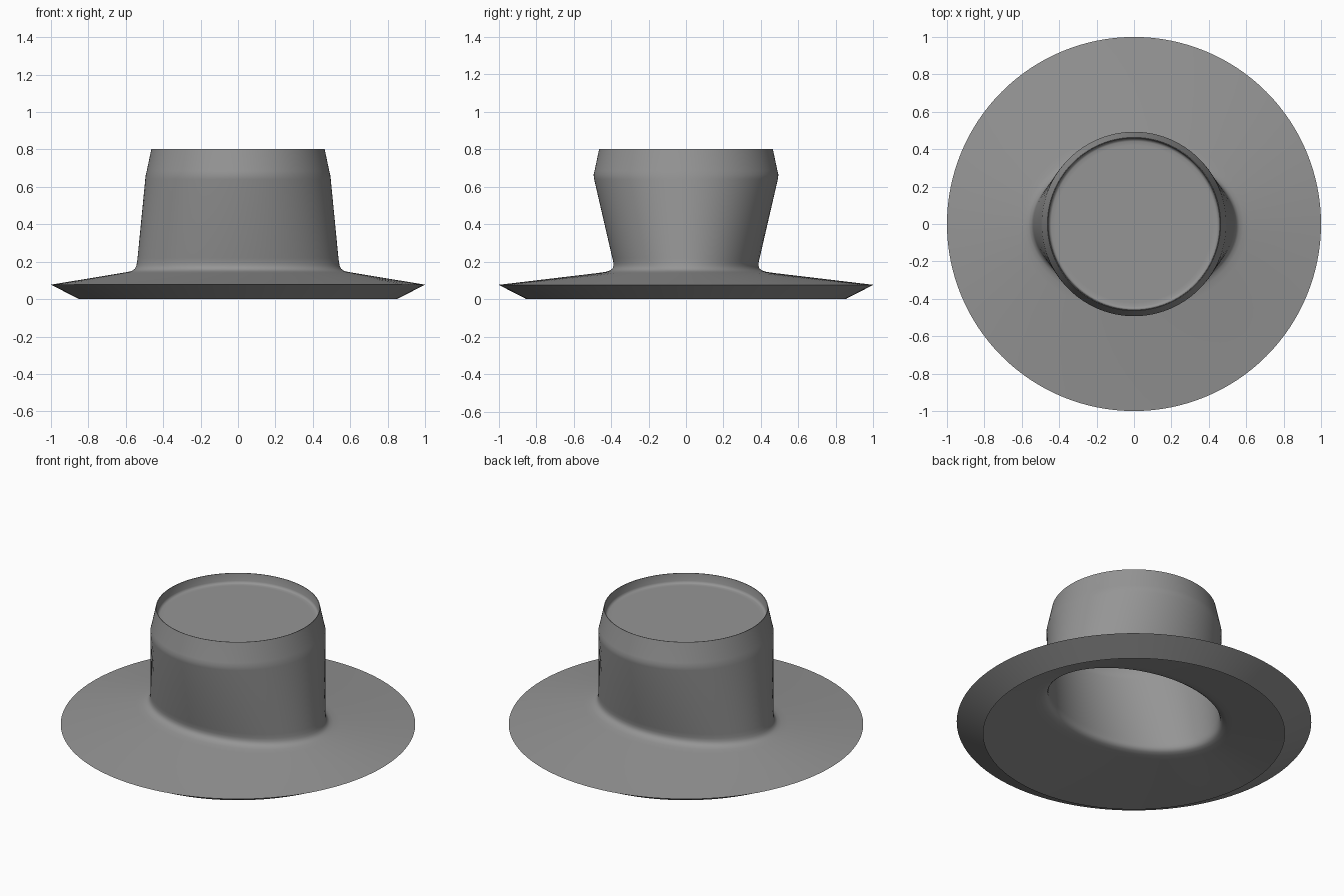
import bpy, bmesh, math

if "Cube" in bpy.data.objects:
    bpy.data.objects.remove(bpy.data.objects["Cube"], do_unlink=True)

SEGMENTS = 128

felt = bpy.data.materials.new("grey felt")
felt.use_nodes = True
grey = (0.3, 0.3, 0.3, 1)
felt.diffuse_color = grey
felt.node_tree.nodes["Principled BSDF"].inputs["Base Color"].default_value = grey


def loft(name, rings):
    """Skin elliptical rings (half width x, half width y, z) and cap the first one."""
    bm = bmesh.new()
    angles = [math.tau * i / SEGMENTS for i in range(SEGMENTS)]
    loops = [[bm.verts.new((rx * math.cos(a), ry * math.sin(a), z)) for a in angles]
             for rx, ry, z in rings]
    for first, second in zip(loops, loops[1:]):
        for i in range(SEGMENTS):
            j = (i + 1) % SEGMENTS
            bm.faces.new((first[i], second[i], second[j], first[j]))
    bm.faces.new(loops[0])
    mesh = bpy.data.meshes.new(name)
    bm.to_mesh(mesh)
    bm.free()
    mesh.materials.append(felt)
    obj = bpy.data.objects.new(name, mesh)
    bpy.context.collection.objects.link(obj)
    bpy.ops.object.select_all(action="DESELECT")
    obj.select_set(True)
    bpy.context.view_layer.objects.active = obj
    bpy.ops.object.shade_smooth_by_angle(angle=math.radians(60))
    return obj


# Flat sunken lid with a soft corner, and the thin rim around it
lid = [(0.42, 0.42, 0.742), (0.442, 0.442, 0.742), (0.452, 0.452, 0.746),
       (0.456, 0.456, 0.757), (0.46, 0.46, 0.803)]

# Crown, from the round top to the oval base, with a rounded foot
crown = [(0.463, 0.463, 0.803), (0.488, 0.488, 0.685), (0.493, 0.493, 0.665),
         (0.496, 0.49, 0.64), (0.537, 0.393, 0.22), (0.54, 0.387, 0.195),
         (0.544, 0.387, 0.177), (0.551, 0.393, 0.163), (0.563, 0.407, 0.153),
         (0.585, 0.43, 0.146)]

# Thin sloping brim, turned under at the edge and open below
brim = [(0.62, 0.47, 0.14), (1, 1, 0.077), (0.85, 0.85, 0)]

loft("hat", lid + crown + brim)
